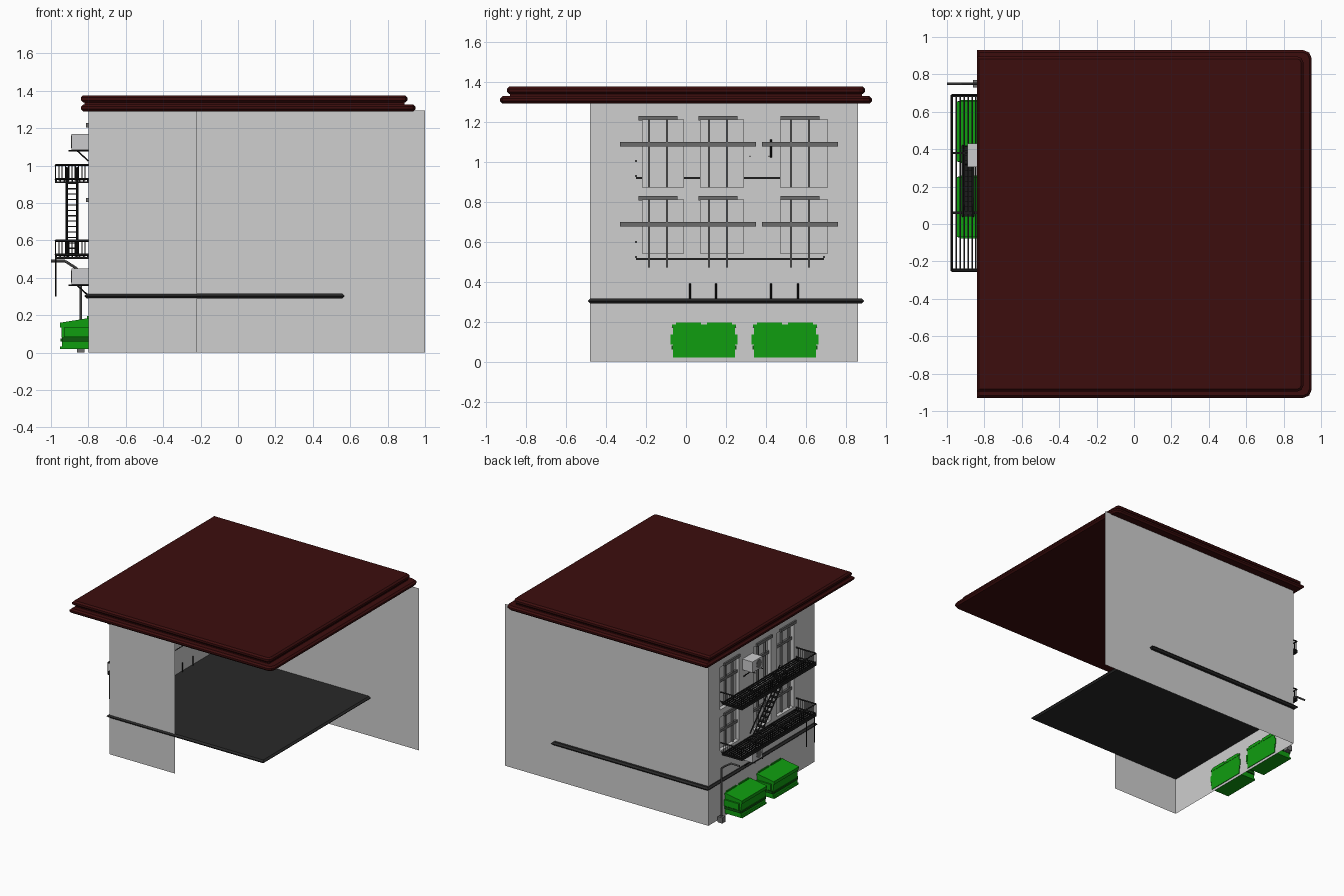
import bpy, bmesh
from mathutils import Vector

if "Cube" in bpy.data.objects:
    bpy.data.objects.remove(bpy.data.objects["Cube"])


def material(name, r, g, b):
    m = bpy.data.materials.new(name)
    m.use_nodes = True
    m.diffuse_color = (r, g, b, 1)
    m.node_tree.nodes["Principled BSDF"].inputs["Base Color"].default_value = (r, g, b, 1)
    return m


WALL = material("pale grey wall", .62, .62, .62)
ROOF = material("dark red roof", .045, .004, .004)
SLAB = material("charcoal slab", .022, .022, .022)
IRON = material("black iron", .012, .012, .012)
STEEL = material("mid grey trim", .15, .15, .15)
GREEN = material("green paint", .005, .34, .005)
DARK_GREEN = material("dark green paint", .004, .1, .004)
CASE = material("light grey casing", .6, .6, .61)


def finish(name, bm, mat):
    bmesh.ops.recalc_face_normals(bm, faces=bm.faces)
    me = bpy.data.meshes.new(name)
    bm.to_mesh(me)
    bm.free()
    me.materials.append(mat)
    ob = bpy.data.objects.new(name, me)
    bpy.context.collection.objects.link(ob)
    return ob


def add_box(bm, x, y, z):
    lo, hi = Vector((x[0], y[0], z[0])), Vector((x[1], y[1], z[1]))
    vs = bmesh.ops.create_cube(bm, size=1)["verts"]
    for v in vs:
        v.co = [(a + b) / 2 + c * (b - a) for a, b, c in zip(lo, hi, v.co)]


def boxes(name, mat, items):
    bm = bmesh.new()
    for item in items:
        add_box(bm, *item)
    return finish(name, bm, mat)


def add_rod(bm, a, b, r, sides=4):
    a, b = Vector(a), Vector(b)
    d = b - a
    vs = bmesh.ops.create_cone(bm, cap_ends=True, segments=sides, radius1=r,
                               radius2=r, depth=d.length)["verts"]
    q = d.to_track_quat("Z", "Y")
    for v in vs:
        v.co = q @ v.co + (a + b) / 2


def rods(name, mat, pairs, r, sides=4):
    bm = bmesh.new()
    for a, b in pairs:
        add_rod(bm, a, b, r, sides)
    return finish(name, bm, mat)


def prism_y(name, mat, profile, y0, y1):
    """Extrude an xz profile along y."""
    bm = bmesh.new()
    face = bm.faces.new([bm.verts.new((x, y0, z)) for x, z in profile])
    ext = bmesh.ops.extrude_face_region(bm, geom=[face])["geom"]
    for v in ext:
        if isinstance(v, bmesh.types.BMVert):
            v.co.y = y1
    return finish(name, bm, mat)


def panel(bm, *corners):
    bm.faces.new([bm.verts.new(c) for c in corners])


def bevelled_slab(name, mat, x, y, z, chamfer):
    """Slab with clipped plan corners and a pointed moulded rim."""
    ob = boxes(name, mat, [(x, y, z)])
    bm = bmesh.new()
    bm.from_mesh(ob.data)
    upright = [e for e in bm.edges
               if abs(e.verts[0].co.z - e.verts[1].co.z) > .01 and e.verts[0].co.x > 0]
    if chamfer:
        bmesh.ops.bevel(bm, geom=upright, offset=chamfer, segments=2, profile=.5,
                        affect="EDGES")
    rim = [e for e in bm.edges if abs(e.verts[0].co.z - e.verts[1].co.z) < .001]
    bmesh.ops.bevel(bm, geom=rim, offset=.012, segments=1, affect="EDGES")
    bm.to_mesh(ob.data)
    bm.free()


# Windows: opening in y, centre of the bars
COLUMNS = [(-.22, -.01, -.14), (.07, .29, .16), (.47, .71, .57)]
ROWS = [(.54, .81), (.87, 1.21)]
X, TOP, FRONT, BACK = -.8, 1.295, -.48, .86

# Side facade with recessed windows
bm = bmesh.new()
ys = sorted([FRONT, BACK] + [v for c in COLUMNS for v in c[:2]])
zs = sorted([0, TOP] + [v for r in ROWS for v in r])
for i in range(len(ys) - 1):
    for j in range(len(zs) - 1):
        y0, y1, z0, z1 = ys[i], ys[i + 1], zs[j], zs[j + 1]
        if i % 2 and j % 2:
            d = X + .03
            panel(bm, (d, y0, z0), (d, y1, z0), (d, y1, z1), (d, y0, z1))
            for y in (y0, y1):
                panel(bm, (X, y, z0), (d, y, z0), (d, y, z1), (X, y, z1))
            for z in (z0, z1):
                panel(bm, (X, y0, z), (X, y1, z), (d, y1, z), (d, y0, z))
        else:
            panel(bm, (X, y0, z0), (X, y1, z0), (X, y1, z1), (X, y0, z1))
bmesh.ops.remove_doubles(bm, verts=bm.verts, dist=.0001)
finish("side_facade", bm, WALL)

# Front return wall and long back wall
for name, y, x1 in (("front_wall", FRONT, -.22), ("back_wall", BACK, 1.0)):
    bm = bmesh.new()
    panel(bm, (X, y, 0), (x1, y, 0), (x1, y, TOP), (X, y, TOP))
    finish(name, bm, WALL)

# Window bars and lintels
bars, lintels = [], []
for _, _, c in COLUMNS:
    for z0, z1 in ((.47, .81), (.87, 1.21)):
        for s in (-.045, .045):
            bars.append(((-.785, -.762), (c + s - .004, c + s + .004), (z0, z1)))
        bars.append(((-.785, -.76), (c - .19, c + .19), (z1 - .135, z1 - .113)))
        lintels.append(((-.812, -.785), (c - .098, c + .098), (z1 - .005, z1 + .018)))
boxes("window_bars", STEEL, bars)
boxes("window_lintels", STEEL, lintels)

# Roof and floor slab
bevelled_slab("roof_lower_tier", ROOF, (-.84, .95), (-.93, .93), (1.29, 1.327), .045)
boxes("roof_core", ROOF, [((-.82, .89), (-.88, .88), (1.32, 1.345))])
bevelled_slab("roof_upper_tier", ROOF, (-.84, .905), (-.895, .895), (1.337, 1.376), .03)
bevelled_slab("floor_slab", SLAB, (-.82, .57), (-.49, .89), (.29, .316), 0)
rods("floor_posts", IRON, [((-.79, y, .3), (-.79, y, .39)) for y in (.02, .15, .425, .56)], .004)

# Fire escape: two railed platforms
Y0, Y1, XO = -.25, .69, -.975
for name, z in (("lower", .515), ("upper", .92)):
    slats = [((x / 1000 - .004, x / 1000 + .004), (Y0, Y1), (z - .006, z + .002))
             for x in range(-971, -800, 21)]
    slats += [((XO, X), (y - .006, y + .006), (z - .014, z - .004))
              for y in (Y0 + .006, .06, .38, Y1 - .006)]
    slats += [((XO - .004, XO + .004), (Y0, Y1), (z - .014, z + .01))]
    boxes(name + "_platform", IRON, slats)
    rails = []
    for h in (z + .008, z + .083):
        rails.append(((XO, Y0, h), (XO, Y1, h)))
        rails += [((XO, y, h), (-.79, y, h)) for y in (Y0, Y1)]
    rods(name + "_rails", IRON, rails, .006)
    count = 36
    posts = [(XO, Y0 + (Y1 - Y0) * i / count) for i in range(count + 1)]
    posts += [(XO + .0175 * i, y) for i in range(1, 10) for y in (Y0, Y1)]
    rods(name + "_balusters", IRON, [((x, y, z), (x, y, z + .083)) for x, y in posts], .003)

# Stair between platforms, and drop ladder below
low, high = Vector((0, .42, .515)), Vector((0, .04, .92))
stair = []
for x in (-.915, -.86):
    off = Vector((x, 0, 0))
    stair.append((low + off, high + off))
    stair.append((low + off + Vector((0, 0, .07)), high + off + Vector((0, 0, .07))))
rods("stair_rails", IRON, stair, .006)
treads = [low.lerp(high, (i + .5) / 14) for i in range(14)]
boxes("stair_treads", IRON, [((-.915, -.86), (p.y - .014, p.y + .014), (p.z - .003, p.z + .003))
                             for p in treads])
rods("drop_ladder", IRON, [((XO, y, .3), (XO, y, .515)) for y in (-.23, -.13)], .004)

# Wall cooling units on brackets
for name, z in (("lower", .36), ("upper", 1.08)):
    boxes(name + "_cooling_unit", CASE, [((-.89, -.8), (.305, .43), (z + .004, z + .09))])
    rods(name + "_unit_fan", STEEL, [((-.893, .35, z + .047), (-.889, .35, z + .047))], .033, 16)
    rods(name + "_unit_bracket", IRON,
         [p for y in (.32, .415) for p in (((-.905, y, z), (-.8, y, z)),
                                           ((-.86, y, z), (-.8, y, z - .055)))], .004)
rods("cable_pipe", IRON, [((-.79, .425, 1.02), (-.79, .425, 1.11))], .005)

# Bent vent pipe with foot
path = [(-.84, .75, .02), (-.84, .75, .43), (-.87, .75, .455), (-.925, .75, .49), (-1, .75, .49)]
rods("vent_pipe", STEEL, list(zip(path, path[1:])), .007, 8)
boxes("vent_pipe_foot", STEEL, [((-.86, -.82), (.73, .77), (0, .045))])

# Two waste containers
for name, y0 in (("near", -.07), ("far", .335)):
    y1 = y0 + .32
    prism_y(name + "_container_body", GREEN,
            [(-.94, .02), (-.795, .02), (-.795, .175), (-.945, .15)], y0 + .006, y1 - .006)
    prism_y(name + "_container_lid", GREEN,
            [(-.952, .146), (-.793, .172), (-.793, .186), (-.952, .16)], y0, y1)
    boxes(name + "_container_hinge", GREEN,
          [((-.806, -.793), (a, a + .125), (.17, .195)) for a in (y0 + .02, y1 - .145)])
    boxes(name + "_container_pockets", DARK_GREEN,
          [((-.94, -.795), (a, a + .01), (.06, .08)) for a in (y0 - .003, y1 - .007)])
    boxes(name + "_container_ribs", GREEN,
          [((-.93, -.795), (a, a + .012), (.085, .135)) for a in (y0 - .008, y1 - .004)]
          + [((-.952, -.938), (y0 + .006, y1 - .006), (z, z + .012)) for z in (.02, .135)])
    boxes(name + "_container_seam", DARK_GREEN,
          [((-.949, -.94), (y0 + .01, y1 - .01), (.06, .075))])
